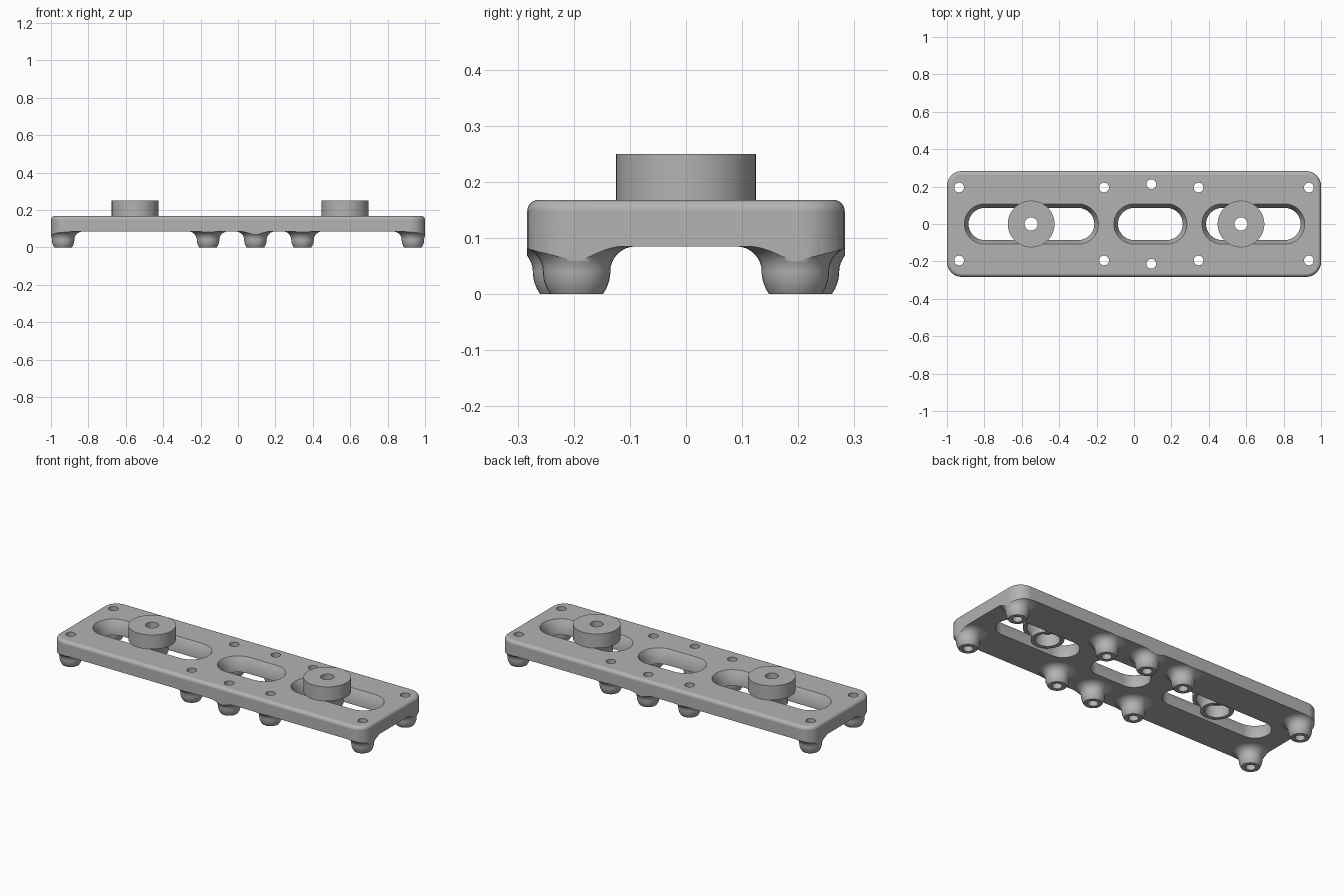
import bpy
import bmesh
from math import sin, cos, pi, radians

cube = bpy.data.objects.get("Cube")
if cube:
    bpy.data.objects.remove(cube, do_unlink=True)

grey = bpy.data.materials.new("plain grey")
grey.use_nodes = True
grey.diffuse_color = (0.45, 0.45, 0.45, 1)
grey.node_tree.nodes["Principled BSDF"].inputs["Base Color"].default_value = (0.45, 0.45, 0.45, 1)


def loft(bm, cx, cy, layers, steps=8, closed=False):
    """Skin a stack of rounded rectangles (half width, half depth, corner radius, z)."""
    rings = []
    for hx, hy, r, z in layers:
        ring = []
        for k, (sx, sy) in enumerate(((1, 1), (-1, 1), (-1, -1), (1, -1))):
            for i in range(steps + 1):
                a = (k + i / steps) * pi / 2
                ring.append(bm.verts.new((cx + sx * (hx - r) + r * cos(a),
                                          cy + sy * (hy - r) + r * sin(a), z)))
        rings.append(ring)
    pairs = list(zip(rings, rings[1:]))
    if closed:
        pairs.append((rings[-1], rings[0]))
    else:
        bm.faces.new(rings[0])
        bm.faces.new(rings[-1])
    n = len(rings[0])
    for low, high in pairs:
        for i in range(n):
            j = (i + 1) % n
            bm.faces.new((low[i], low[j], high[j], high[i]))


def turned(profile):
    return [(r, r, r, z) for r, z in profile]


def finish(bm, name):
    bmesh.ops.remove_doubles(bm, verts=bm.verts, dist=1e-5)
    bmesh.ops.recalc_face_normals(bm, faces=bm.faces)
    mesh = bpy.data.meshes.new(name)
    bm.to_mesh(mesh)
    bm.free()
    mesh.materials.append(grey)
    obj = bpy.data.objects.new(name, mesh)
    bpy.context.collection.objects.link(obj)
    return obj


def activate(obj):
    bpy.ops.object.select_all(action='DESELECT')
    obj.select_set(True)
    bpy.context.view_layer.objects.active = obj


def combine(obj, other, operation):
    activate(obj)
    mod = obj.modifiers.new("cut", 'BOOLEAN')
    mod.operation = operation
    mod.solver = 'EXACT'
    mod.object = other
    bpy.ops.object.modifier_apply(modifier=mod.name)
    bpy.data.objects.remove(other, do_unlink=True)


def smooth(obj):
    activate(obj)
    bpy.ops.object.shade_smooth_by_angle(angle=radians(30))
    mod = obj.modifiers.new("even shading", 'WEIGHTED_NORMAL')
    mod.keep_sharp = True


# Foot positions, mirrored front to back
feet = [(x, side * y) for x, y in ((-0.935, 0.195), (-0.16, 0.195), (0.093, 0.213),
                                   (0.345, 0.195), (0.935, 0.195)) for side in (-1, 1)]

# Rough slab that the outline trims
bm = bmesh.new()
bmesh.ops.create_cube(bm, size=1)
for v in bm.verts:
    v.co = (v.co.x * 2.6, v.co.y, 0.0845 if v.co.z < 0 else 0.3)
plate = finish(bm, "slotted_plate")

# Rounded feet flaring into the underside
foot_profile = [(0.047, 0), (0.053, 0.01), (0.058, 0.023), (0.06, 0.036)]
foot_profile += [(0.105 - 0.045 * cos(t * pi / 16), 0.04 + 0.045 * sin(t * pi / 16)) for t in range(9)]
foot_profile.append((0.105, 0.11))
bm = bmesh.new()
for x, y in feet:
    loft(bm, x, y, turned(foot_profile))
combine(plate, finish(bm, "feet"), 'UNION')

# Outline with rounded corners and a rounded top edge
layers = [(1, 0.283, 0.08, -0.05)]
for t in range(7):
    inset = 0.02 * (1 - cos(t * pi / 12))
    layers.append((1 - inset, 0.283 - inset, 0.08 - inset, 0.148 + 0.02 * sin(t * pi / 12)))
bm = bmesh.new()
loft(bm, 0, 0, layers)
combine(plate, finish(bm, "outline"), 'INTERSECT')

# Screw holes through the feet, and slots that widen towards the top
bm = bmesh.new()
for x, y in feet:
    loft(bm, x, y, turned([(0.026, -0.1), (0.026, 0.3)]), steps=6)
for x0, x1 in ((-0.907, -0.19), (-0.108, 0.283), (0.363, 0.913)):
    half = (x1 - x0) / 2
    loft(bm, (x0 + x1) / 2, 0, [(half + d, 0.108 + d, 0.108 + d, z) for d, z in
                                ((-0.022, 0), (-0.022, 0.128), (0, 0.168), (0.022, 0.208))])
combine(plate, finish(bm, "openings"), 'DIFFERENCE')
smooth(plate)

# Stepped spacers seated in the outer slots, hollow from below
spacer_profile = [(0.035, 0.25), (0.125, 0.25), (0.125, 0.168), (0.106, 0.168), (0.085, 0.13),
                  (0.085, 0.1), (0.064, 0.1), (0.064, 0.17), (0.035, 0.17)]
for name, x in (("right_spacer", -0.55), ("left_spacer", 0.572)):
    bm = bmesh.new()
    loft(bm, x, 0, turned(spacer_profile), steps=12, closed=True)
    smooth(finish(bm, name))
